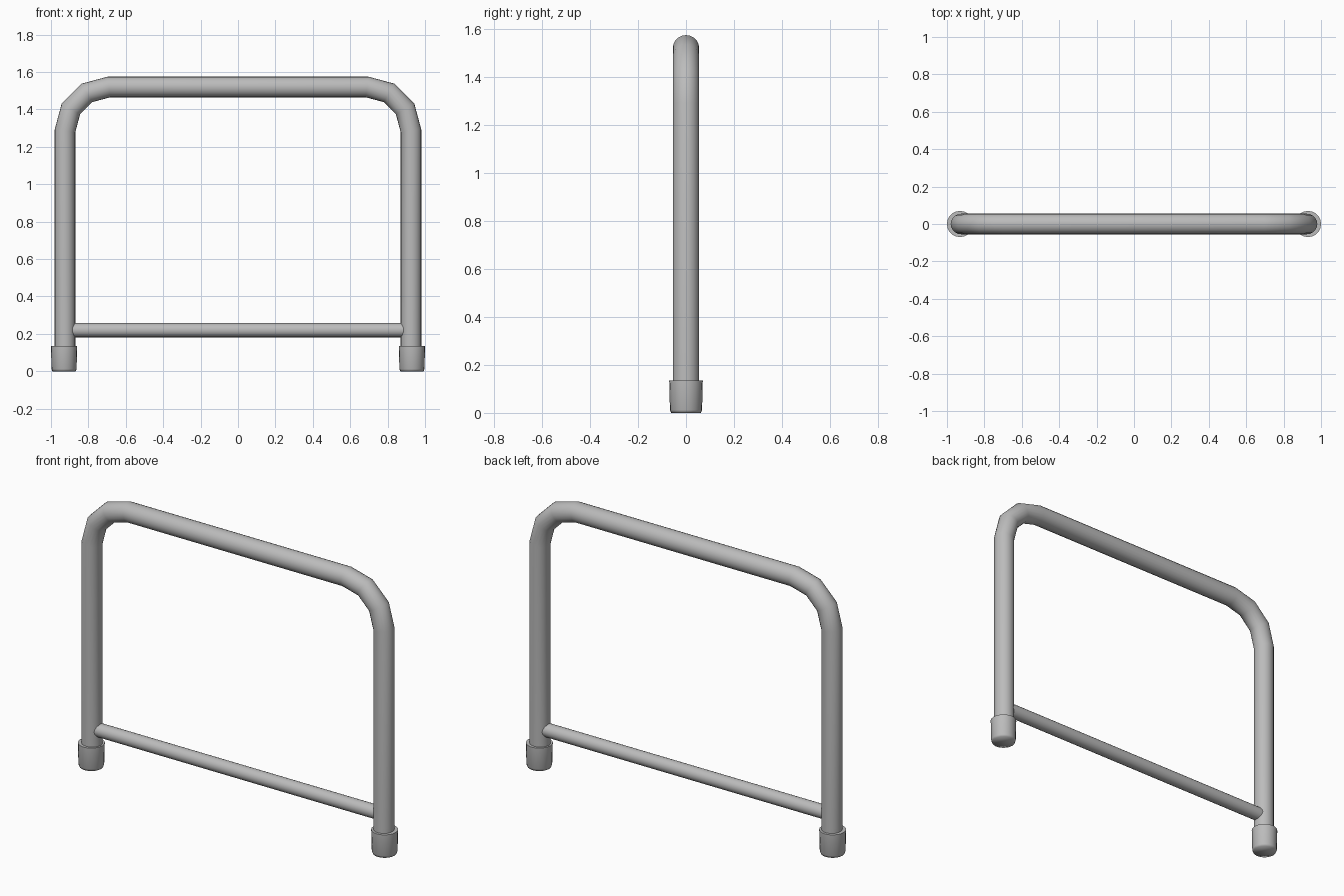
import bpy, bmesh, math
from mathutils import Vector

cube = bpy.data.objects.get("Cube")
if cube:
    bpy.data.objects.remove(cube)

grey = bpy.data.materials.new("grey metal")
grey.use_nodes = True
colour = (0.5, 0.5, 0.5, 1)
grey.diffuse_color = colour
grey.node_tree.nodes["Principled BSDF"].inputs["Base Color"].default_value = colour

SIDES = 20
LEG_X, TUBE_R, TOP_Z, BEND = 0.925, 0.055, 1.52, 0.235


def sweep(name, path, radii, smooth_angle):
    """Round tube along a path in the XZ plane, mitred at the corners, with capped ends."""
    bm = bmesh.new()
    pts = [Vector(p) for p in path]
    depth = Vector((0, 1, 0))
    rings = []
    for i, p in enumerate(pts):
        ahead = (pts[min(i + 1, len(pts) - 1)] - p).normalized()
        behind = (p - pts[max(i - 1, 0)]).normalized()
        tangent = (ahead + behind).normalized()
        side = depth.cross(tangent)
        mitre = 1 / max(tangent.dot(ahead), tangent.dot(behind))
        ring = []
        for k in range(SIDES):
            a = math.tau * k / SIDES
            offset = side * math.cos(a) * mitre + depth * math.sin(a)
            ring.append(bm.verts.new(p + offset * radii[i]))
        rings.append(ring)
    for r0, r1 in zip(rings, rings[1:]):
        for k in range(SIDES):
            n = (k + 1) % SIDES
            bm.faces.new((r0[k], r0[n], r1[n], r1[k]))
    bm.faces.new(rings[0])
    bm.faces.new(rings[-1])
    bmesh.ops.recalc_face_normals(bm, faces=bm.faces)
    mesh = bpy.data.meshes.new(name)
    bm.to_mesh(mesh)
    bm.free()
    mesh.materials.append(grey)
    obj = bpy.data.objects.new(name, mesh)
    bpy.context.collection.objects.link(obj)
    bpy.ops.object.select_all(action='DESELECT')
    obj.select_set(True)
    bpy.context.view_layer.objects.active = obj
    bpy.ops.object.shade_smooth_by_angle(angle=math.radians(smooth_angle))
    return obj


# Bent hoop: two legs joined by a top rail, three segments per bend
bend = []
for step in range(4):
    a = math.radians(30 * step)
    bend.append((LEG_X - BEND + BEND * math.cos(a), 0, TOP_Z - BEND + BEND * math.sin(a)))
half = [(LEG_X, 0, 0.03)] + bend
hoop = half + [(-x, y, z) for x, y, z in reversed(half)]
sweep("hoop_tube", hoop, [TUBE_R] * len(hoop), 40)

# Lower crossbar
sweep("crossbar", [(-LEG_X + 0.02, 0, 0.22), (LEG_X - 0.02, 0, 0.22)], [0.038] * 2, 40)

# Rubber-style feet, slightly tapered with a softened bottom edge
for label, sign in (("left", 1), ("right", -1)):
    x = sign * (LEG_X + 0.005)
    heights = (0, 0.012, 0.135)
    sweep(label + "_foot", [(x, 0, z) for z in heights], (0.062, 0.067, 0.07), 70)
